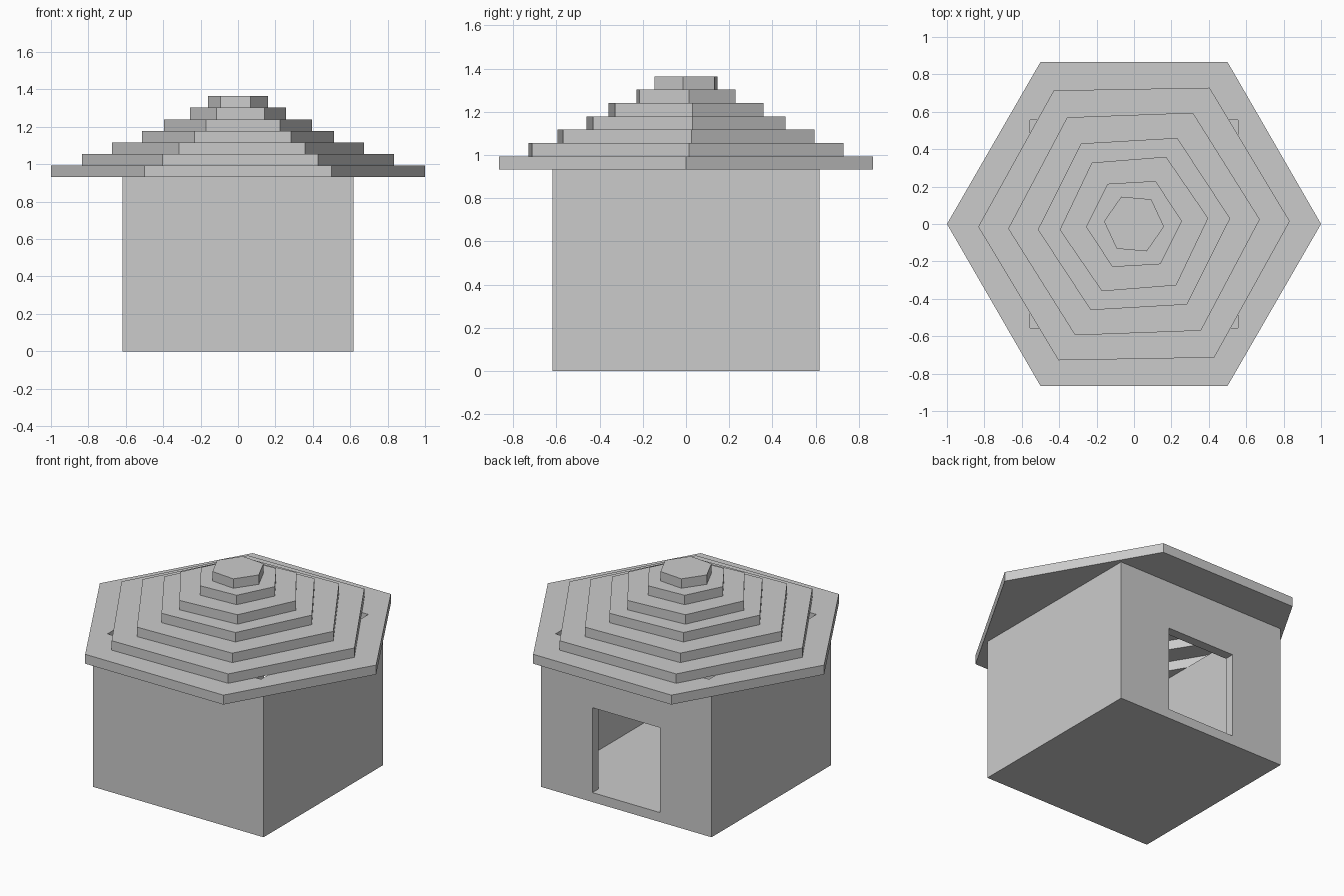
import bpy, bmesh
from math import cos, sin, pi, radians

cube = bpy.data.objects.get("Cube")
if cube:
    bpy.data.objects.remove(cube, do_unlink=True)

grey = bpy.data.materials.new("plain_grey")
grey.use_nodes = True
grey.diffuse_color = (0.6, 0.6, 0.6, 1)
grey.node_tree.nodes["Principled BSDF"].inputs["Base Color"].default_value = (0.6, 0.6, 0.6, 1)

THICK = 0.0617          # wall, floor and roof step thickness
HALF = 0.617            # half width of the room
EAVES = 0.932           # height where the roof starts
LAP = 0.02              # overlap between neighbouring roof steps


def finish(name, bm):
    bmesh.ops.recalc_face_normals(bm, faces=bm.faces)
    mesh = bpy.data.meshes.new(name)
    bm.to_mesh(mesh)
    bm.free()
    mesh.materials.append(grey)
    obj = bpy.data.objects.new(name, mesh)
    bpy.context.scene.collection.objects.link(obj)
    return obj


def box(name, low, high):
    bm = bmesh.new()
    bmesh.ops.create_cube(bm, size=1)
    for v in bm.verts:
        v.co = [lo + (c + 0.5) * (hi - lo) for c, lo, hi in zip(v.co, low, high)]
    return finish(name, bm)


def hex_step(name, radius, hole, turn, z):
    """Hexagonal slab, with a hexagonal hole when hole is above zero."""
    bm = bmesh.new()

    def loop(r, height):
        angles = [radians(turn) + i * pi / 3 for i in range(6)]
        return [bm.verts.new((r * cos(a), r * sin(a), height)) for a in angles]

    def bridge(a, b):
        for i in range(6):
            j = (i + 1) % 6
            bm.faces.new((a[i], a[j], b[j], b[i]))

    low, high = loop(radius, z), loop(radius, z + THICK)
    bridge(low, high)
    if hole:
        low_in, high_in = loop(hole, z), loop(hole, z + THICK)
        bridge(low_in, high_in)
        bridge(low, low_in)
        bridge(high, high_in)
    else:
        bm.faces.new(low)
        bm.faces.new(high)
    return finish(name, bm)


def cut(obj, cutter):
    mod = obj.modifiers.new("opening", 'BOOLEAN')
    mod.operation = 'DIFFERENCE'
    mod.solver = 'EXACT'
    mod.object = cutter
    bpy.context.view_layer.objects.active = obj
    bpy.ops.object.modifier_apply(modifier=mod.name)


# Room and stepped roof: (radius, turn) of each step from the eaves up
walls = box("walls", (-HALF, -HALF, 0), (HALF, HALF, EAVES))
steps = [(1.0, 0), (0.833, 1), (0.673, 2.1), (0.515, 3.3),
         (0.398, 4.5), (0.257, 3.3), (0.161, -5)]
roof = []
for i, (radius, turn) in enumerate(steps):
    hole = steps[i + 1][0] - LAP if 0 < i < len(steps) - 1 else 0
    roof.append(hex_step(f"roof_step_{i + 1}", radius, hole, turn, EAVES + i * THICK))

# Hollow out the room through the eaves slab, then the doorway at the back
inner = HALF - THICK
room = box("room_cutter", (-inner, -inner, THICK), (inner, inner, EAVES + 0.3))
door = box("doorway_cutter", (-0.245, inner - 0.1, THICK), (0.245, HALF + 0.1, 0.617))
cut(walls, room)
cut(roof[0], room)
cut(walls, door)
for cutter in (room, door):
    bpy.data.objects.remove(cutter, do_unlink=True)
